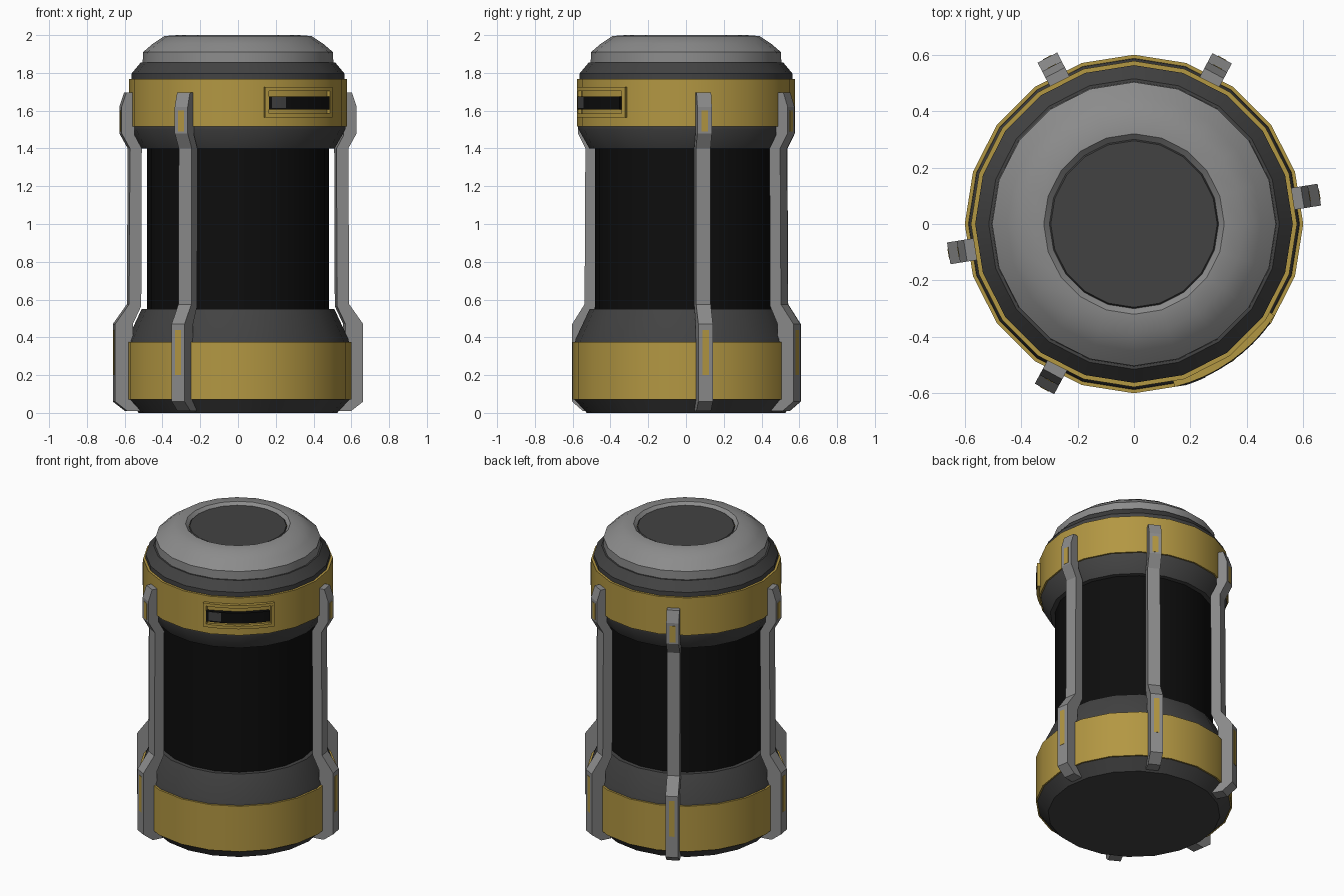
import bpy
import bmesh
from math import cos, sin, radians, tau

cube = bpy.data.objects.get("Cube")
if cube:
    bpy.data.objects.remove(cube, do_unlink=True)

SIDES = 20


def material(name, rgb):
    mat = bpy.data.materials.new(name)
    mat.use_nodes = True
    mat.diffuse_color = (*rgb, 1)
    mat.node_tree.nodes["Principled BSDF"].inputs["Base Color"].default_value = (*rgb, 1)
    return mat


YELLOW = material("mustard yellow", (0.45, 0.31, 0.055))
GREY = material("mid grey", (0.26, 0.26, 0.26))
DARK = material("dark grey", (0.055, 0.055, 0.055))
BLACK = material("black glass", (0.004, 0.004, 0.004))


def finish(name, bm, mat, smooth=True):
    mesh = bpy.data.meshes.new(name)
    bm.to_mesh(mesh)
    bm.free()
    mesh.materials.append(mat)
    obj = bpy.data.objects.new(name, mesh)
    bpy.context.collection.objects.link(obj)
    if smooth:
        bpy.ops.object.select_all(action="DESELECT")
        obj.select_set(True)
        bpy.context.view_layer.objects.active = obj
        bpy.ops.object.shade_smooth_by_angle(angle=radians(30))
    return obj


def lathe(name, profile, mat, cap_bottom=False, cap_top=False):
    """Revolve an upward (radius, height) profile around z."""
    bm = bmesh.new()
    rings = [[bm.verts.new((r * cos(tau * i / SIDES), r * sin(tau * i / SIDES), z))
              for i in range(SIDES)] for r, z in profile]
    for low, high in zip(rings, rings[1:]):
        for i in range(SIDES):
            j = (i + 1) % SIDES
            bm.faces.new((low[i], low[j], high[j], high[i]))
    if cap_bottom:
        bm.faces.new(rings[0][::-1])
    if cap_top:
        bm.faces.new(rings[-1])
    return finish(name, bm, mat)


def arc_block(name, start, end, z0, z1, r0, r1, mat, steps=8):
    """Curved block hugging the body between two angles in degrees."""
    bm = bmesh.new()
    sections = []
    for i in range(steps + 1):
        a = radians(start + (end - start) * i / steps)
        sections.append([bm.verts.new((r * cos(a), r * sin(a), z))
                         for r, z in ((r0, z0), (r1, z0), (r1, z1), (r0, z1))])
    for s, t in zip(sections, sections[1:]):
        for k in range(4):
            m = (k + 1) % 4
            bm.faces.new((s[k], t[k], t[m], s[m]))
    bm.faces.new(sections[0])
    bm.faces.new(sections[-1][::-1])
    bmesh.ops.recalc_face_normals(bm, faces=bm.faces)
    return finish(name, bm, mat)


def radial_slab(name, profile, width, angle, mat):
    """Extrude a (radius, height) outline sideways and turn it around z."""
    bm = bmesh.new()
    face = bm.faces.new([bm.verts.new((r, -width / 2, z)) for r, z in profile])
    out = bmesh.ops.extrude_face_region(bm, geom=[face])
    moved = [v for v in out["geom"] if isinstance(v, bmesh.types.BMVert)]
    bmesh.ops.translate(bm, verts=moved, vec=(0, width, 0))
    bmesh.ops.recalc_face_normals(bm, faces=bm.faces)
    obj = finish(name, bm, mat, smooth=False)
    obj.rotation_euler.z = radians(angle)
    return obj


def band(name, radius, z0, z1):
    return lathe(name, [(radius - 0.06, z0), (radius, z0), (radius, z1), (radius - 0.06, z1)], YELLOW)


# Base, bands and collars
lathe("base_cap", [(0.525, 0), (0.59, 0.07)], DARK, cap_bottom=True)
band("lower_band", 0.6, 0.07, 0.375)
lathe("lower_collar", [(0.588, 0.37), (0.585, 0.39), (0.51, 0.55), (0.47, 0.55)], DARK)
lathe("glass_tube", [(0.483, 0.54), (0.483, 1.41)], BLACK)
lathe("upper_collar", [(0.47, 1.4), (0.512, 1.4), (0.568, 1.5), (0.568, 1.52)], DARK)
band("upper_band", 0.578, 1.515, 1.767)
lathe("upper_rim", [(0.563, 1.76), (0.563, 1.797), (0.515, 1.855), (0.49, 1.855)], DARK)

# Domed lid with a sunken disc
lathe("lid", [(0.505, 1.85), (0.503, 1.91), (0.45, 1.955), (0.39, 1.995),
              (0.32, 2.0), (0.3, 1.98)], GREY)
lathe("lid_disc", [(0.3, 1.975), (0.295, 1.985)], DARK, cap_top=True)

# Five side struts, leaving the window sector free
STRUT = [(0.53, 0.01), (0.6, 0.01), (0.665, 0.06), (0.665, 0.47), (0.59, 0.575),
         (0.585, 1.4), (0.63, 1.48), (0.63, 1.62), (0.605, 1.695), (0.56, 1.695),
         (0.56, 1.47), (0.522, 1.4), (0.525, 0.565), (0.57, 0.47), (0.57, 0.07)]
for n, angle in enumerate((9, 62, 117.5, 189, 241.5), 1):
    radial_slab(f"strut_{n}", STRUT, 0.078, angle, GREY)
    for part, r, z0, z1 in (("lower", 0.667, 0.2, 0.44), ("upper", 0.632, 1.49, 1.6)):
        radial_slab(f"strut_{part}_stripe_{n}",
                    [(r - 0.004, z0), (r, z0), (r, z1), (r - 0.004, z1)], 0.035, angle, YELLOW)

# Window on the upper band: frame, dark slot and a small inner panel
for name, a0, a1, z0, z1 in (("bottom", -76, -33, 1.565, 1.585), ("top", -76, -33, 1.705, 1.725),
                             ("left", -76, -74, 1.585, 1.705), ("right", -35, -33, 1.585, 1.705)):
    arc_block("window_frame_" + name, a0, a1, z0, z1, 0.56, 0.595, YELLOW)
arc_block("window_slot", -74, -36, 1.605, 1.675, 0.56, 0.598, BLACK)
arc_block("window_panel", -72.5, -65, 1.615, 1.672, 0.594, 0.6, DARK)
